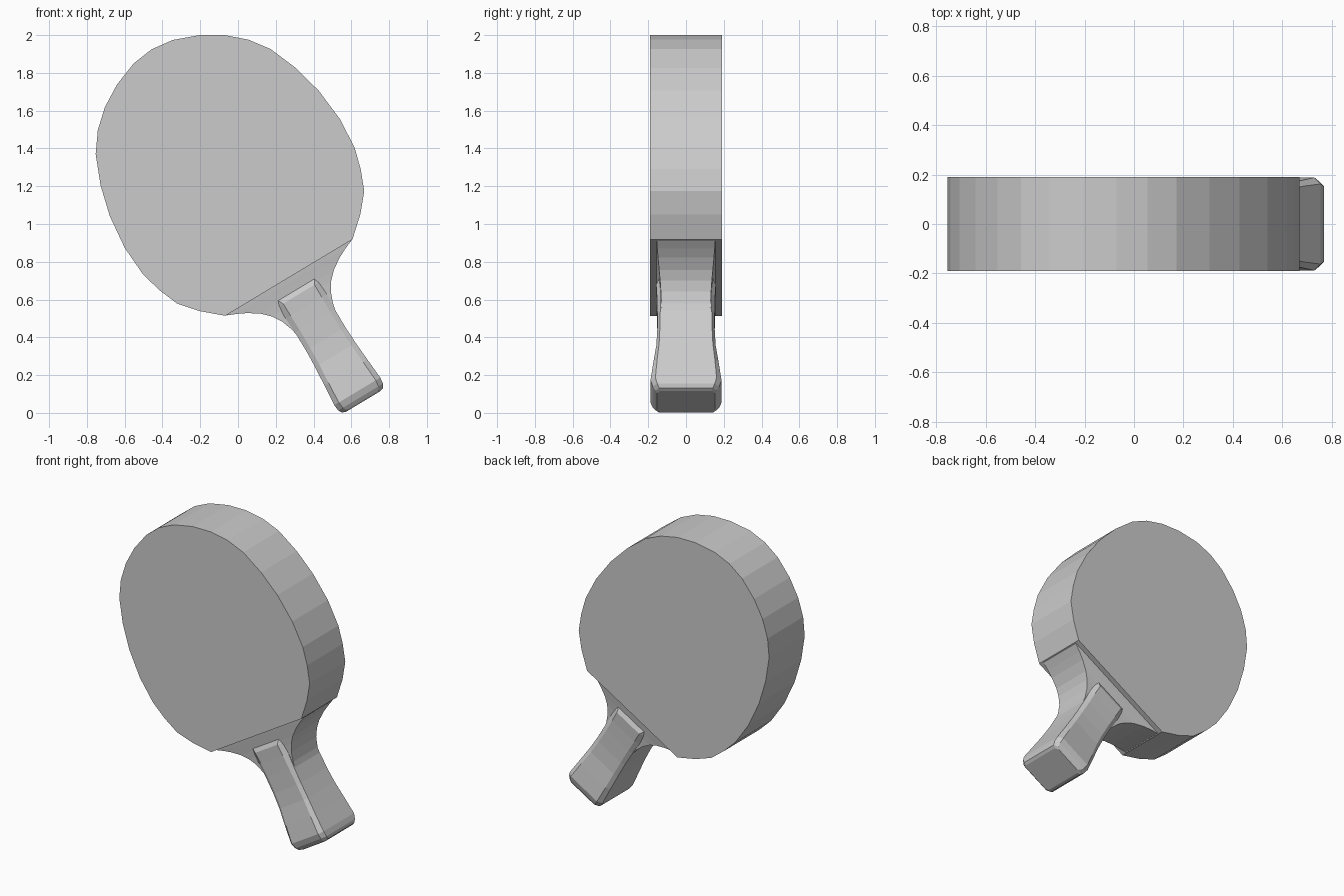
import bpy, bmesh, math
from mathutils import Matrix

cube = bpy.data.objects.get("Cube")
if cube:
    bpy.data.objects.remove(cube, do_unlink=True)

# Single matte grey
grey = bpy.data.materials.new("light_grey")
grey.use_nodes = True
colour = (0.6, 0.6, 0.6, 1)
grey.diffuse_color = colour
grey.node_tree.nodes["Principled BSDF"].inputs["Base Color"].default_value = colour

# The paddle is shaped upright around its blade centre, then tilted
TILT = Matrix.Translation((-0.046, 0, 1.241)) @ Matrix.Rotation(math.radians(-31), 4, 'Y')


def loft(name, rings):
    """Skin a list of equal-length point rings and cap both ends."""
    bm = bmesh.new()
    rows = [[bm.verts.new(p) for p in ring] for ring in rings]
    n = len(rows[0])
    for a, b in zip(rows, rows[1:]):
        for i in range(n):
            j = (i + 1) % n
            bm.faces.new((a[i], a[j], b[j], b[i]))
    bm.faces.new(rows[0])
    bm.faces.new(rows[-1][::-1])
    bmesh.ops.recalc_face_normals(bm, faces=bm.faces[:])
    bm.transform(TILT)
    mesh = bpy.data.meshes.new(name)
    bm.to_mesh(mesh)
    bm.free()
    mesh.materials.append(grey)
    obj = bpy.data.objects.new(name, mesh)
    bpy.context.collection.objects.link(obj)
    return obj


def section(z, w, t, cu=0.0, ct=0.0):
    """Rectangle of half width w and half depth t, with optional cut corners."""
    if not cu:
        return [(-w, -t, z), (w, -t, z), (w, t, z), (-w, t, z)]
    quarter = [(w, t - ct), (w - cu, t)]
    pts = quarter + [(-x, y) for x, y in reversed(quarter)]
    pts += [(-x, -y) for x, y in pts]
    return [(x, y, z) for x, y in pts]


# Blade: mirrored half outline, cut straight at the throat
half = [(.393, -.612), (.497, -.52), (.578, -.425), (.622, -.315), (.653, -.2),
        (.664, -.03), (.645, .155), (.603, .32), (.54, .475), (.465, .578),
        (.37, .663), (.255, .732), (.12, .783)]
outline = half + [(0, .798)] + [(-x, z) for x, z in reversed(half)]
loft("blade", [[(x, y, z) for x, z in outline] for y in (-.19, .19)])

# Neck: flared throat, thinner than the blade
neck = [(-.60, .393, .157), (-.614, .385, .155), (-.635, .335, .152), (-.66, .285, .148),
        (-.70, .225, .142), (-.74, .185, .137), (-.79, .152, .133),
        (-.85, .130, .130), (-.92, .115, .125)]
loft("neck", [section(*r) for r in neck])

# Handle: waisted grip with bevelled edges and a rounded butt
handle = [(-.665, .135, .132, .012, .008), (-.715, .131, .158, .034, .025),
          (-.79, .126, .154, .030, .020), (-.88, .122, .152, .028, .016),
          (-.99, .121, .152, .026, .014), (-1.09, .125, .157, .026, .015),
          (-1.20, .133, .173, .026, .020), (-1.315, .142, .188, .028, .026),
          (-1.35, .138, .176, .028, .024), (-1.37, .126, .162, .026, .020),
          (-1.377, .106, .154, .022, .016)]
loft("handle", [section(*r) for r in handle])
